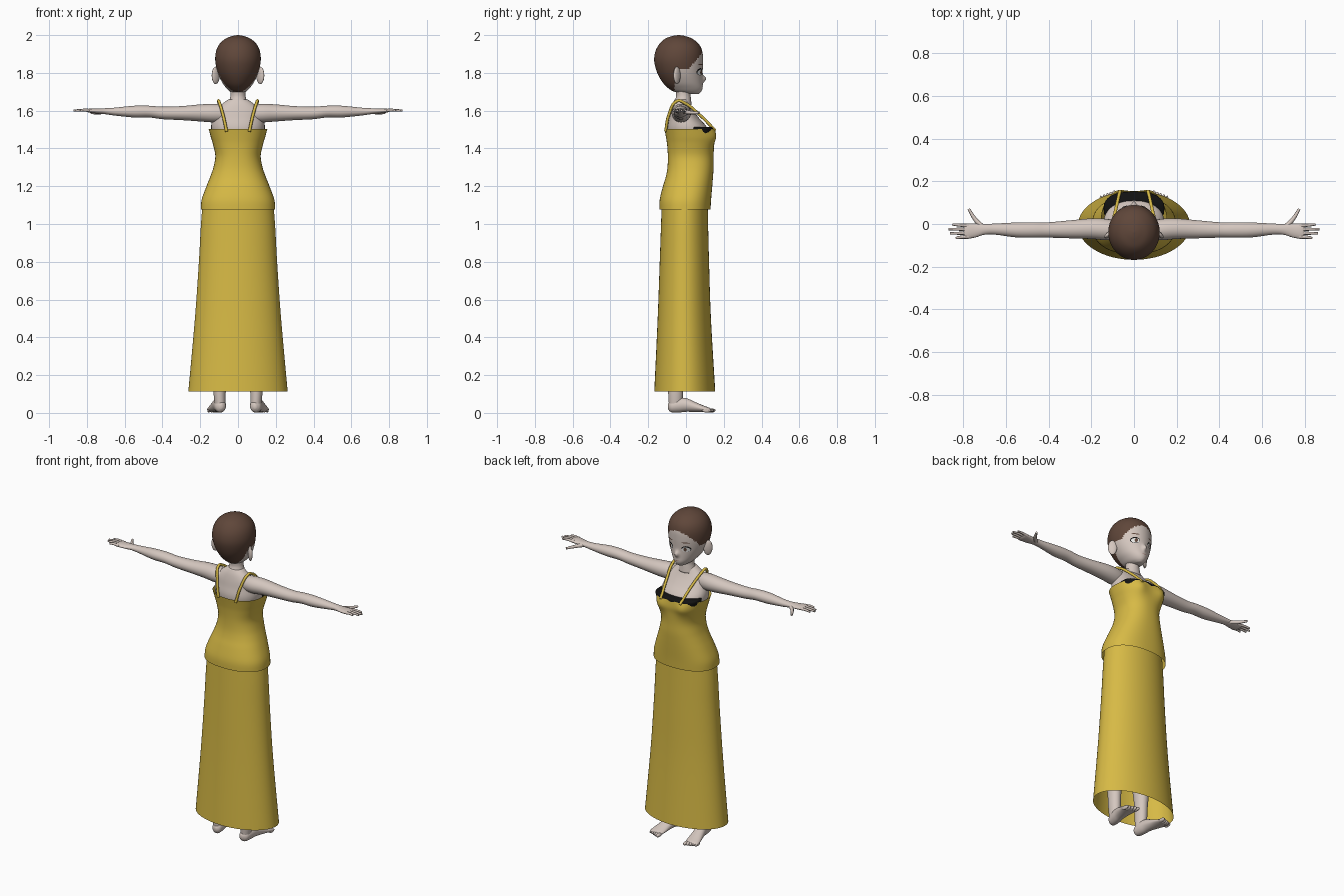
import bpy, bmesh, math
from mathutils import Vector
from mathutils.bvhtree import BVHTree

cube = bpy.data.objects.get("Cube")
if cube:
    bpy.data.objects.remove(cube, do_unlink=True)


def material(name, r, g, b):
    m = bpy.data.materials.new(name)
    m.use_nodes = True
    m.diffuse_color = (r, g, b, 1)
    bsdf = next(n for n in m.node_tree.nodes if n.type == "BSDF_PRINCIPLED")
    bsdf.inputs["Base Color"].default_value = (r, g, b, 1)
    bsdf.inputs["Roughness"].default_value = 0.7
    return m


SKIN = material("skin", 0.66, 0.57, 0.52)
HAIR = material("brown hair", 0.115, 0.062, 0.042)
DRESS = material("yellow cloth", 0.68, 0.49, 0.06)
BLACK = material("black", 0.006, 0.006, 0.006)
WHITE = material("eye white", 0.85, 0.85, 0.83)
LIP = material("lip", 0.42, 0.25, 0.22)


def add(name, bm, mats):
    bmesh.ops.recalc_face_normals(bm, faces=bm.faces)
    me = bpy.data.meshes.new(name)
    bm.to_mesh(me)
    bm.free()
    for m in mats:
        me.materials.append(m)
    me.shade_smooth()
    ob = bpy.data.objects.new(name, me)
    bpy.context.collection.objects.link(ob)
    return ob


def smooth_rows(rows, steps):
    """Catmull-Rom interpolation between cross-sections."""
    out = []
    for i in range(len(rows) - 1):
        p = [rows[max(i - 1, 0)], rows[i], rows[i + 1], rows[min(i + 2, len(rows) - 1)]]
        for k in range(steps):
            t = k / steps
            out.append([b + 0.5 * t * (c - a + t * (2*a - 5*b + 4*c - d + t * (3*(b - c) + d - a)))
                        for a, b, c, d in zip(*p)])
    return out + [list(rows[-1])]


def loft(name, rows, mats, axis="z", side=1, n=32, steps=4, power=2, caps=True, warp=None, rule=None):
    """Rows are (position on axis, centre a, centre b, radius a, radius b)."""
    bm = bmesh.new()
    rings = []
    for t, ca, cb, ra, rb in smooth_rows(rows, steps):
        ring = []
        for i in range(n):
            ang = math.tau * i / n
            c, s = math.cos(ang), math.sin(ang)
            a = ca + ra * math.copysign(abs(c) ** (2 / power), c)
            b = cb + rb * math.copysign(abs(s) ** (2 / power), s)
            co = Vector({"x": (t, a, b), "y": (a, t, b), "z": (a, b, t)}[axis])
            if warp:
                co = warp(co)
            co.x *= side
            ring.append(bm.verts.new(co))
        rings.append(ring)
    for lo, hi in zip(rings, rings[1:]):
        for i in range(n):
            j = (i + 1) % n
            bm.faces.new((lo[i], lo[j], hi[j], hi[i]))
    if caps:
        bm.faces.new(rings[0])
        bm.faces.new(rings[-1])
    if rule:
        for f in bm.faces:
            f.material_index = rule(f.calc_center_median())
    return add(name, bm, mats)


def trunk(*rows):
    """Rows are (height, half width, y at one end, y at the other)."""
    return [(z, 0, (y0 + y1) / 2, w, (y1 - y0) / 2) for z, w, y0, y1 in rows]


def tube(name, points, radius, mat, tip=1.0):
    cu = bpy.data.curves.new(name, "CURVE")
    cu.dimensions = "3D"
    cu.bevel_depth = radius
    cu.bevel_resolution = 2
    cu.use_fill_caps = True
    cu.resolution_u = 5
    sp = cu.splines.new("BEZIER")
    sp.bezier_points.add(len(points) - 1)
    for i, (bp, p) in enumerate(zip(sp.bezier_points, points)):
        bp.co = p
        bp.handle_left_type = bp.handle_right_type = "AUTO"
        bp.radius = 1 + (tip - 1) * i / (len(points) - 1)
    cu.materials.append(mat)
    ob = bpy.data.objects.new(name, cu)
    bpy.context.collection.objects.link(ob)


def ball(name, loc, size, mat, turn=0):
    bpy.ops.mesh.primitive_uv_sphere_add(segments=20, ring_count=12, location=loc, rotation=(0, 0, turn))
    ob = bpy.context.object
    ob.name = name
    ob.scale = size
    ob.data.materials.append(mat)
    bpy.ops.object.shade_smooth()


# Head: hair and face are one surface, split along the hairline
def nose(co):
    if co.y > 0:
        co.y += 0.02 * math.exp(-(co.x / 0.012) ** 2 - ((co.z - 1.768) / 0.016) ** 2)
    return co


def hairline(c):
    if c.y < -0.06:
        return 1 if c.z > 1.70 else 0
    return 1 if c.z > 1.82 + max(0, c.y - 0.016) * 1.25 else 0


head = loft("head", trunk(
    (1.688, .018, .02, .066), (1.70, .042, -.06, .08), (1.72, .062, -.095, .088),
    (1.75, .084, -.124, .088), (1.80, .107, -.152, .088), (1.86, .12, -.168, .09),
    (1.91, .117, -.163, .087), (1.95, .10, -.143, .07), (1.98, .068, -.112, .035),
    (1.995, .03, -.072, -.005), (2.0, .003, -.041, -.035)),
    [SKIN, HAIR], n=96, steps=6, warp=nose, rule=hairline)
surface = BVHTree.FromPolygons([v.co for v in head.data.vertices],
                               [p.vertices[:] for p in head.data.polygons])


# Facial plates wrapped onto the head
def plate(name, x, z, w, h, lift, mat):
    bm = bmesh.new()

    def point(px, pz):
        hit = surface.ray_cast(Vector((px, 1, pz)), Vector((0, -1, 0)))[0]
        return bm.verts.new((px, hit.y + lift, pz))
    rings = [[point(x + w * r * math.cos(math.tau * i / 20), z + h * r * math.sin(math.tau * i / 20))
              for i in range(20)] for r in (0.05, 0.5, 1)]
    bm.faces.new(rings[0])
    for a, b in zip(rings, rings[1:]):
        for i in range(20):
            bm.faces.new((a[i - 1], a[i], b[i], b[i - 1]))
    add(name, bm, [mat])


plate("mouth", 0, 1.727, .014, .0025, .002, LIP)

# Neck and upper body
loft("neck", trunk((1.63, .055, -.07, .03), (1.665, .043, -.055, .026), (1.69, .039, -.052, .024),
                   (1.74, .04, -.06, .03)), [SKIN])
loft("chest", trunk((1.35, .105, -.085, .10), (1.45, .13, -.095, .125), (1.51, .142, -.10, .112),
                    (1.56, .135, -.09, .07), (1.60, .122, -.082, .04), (1.635, .085, -.072, .02),
                    (1.66, .05, -.06, .012)), [SKIN], power=2.2)
loft("bra", trunk((1.44, .125, -.02, .14), (1.50, .142, -.01, .152), (1.514, .14, .0, .142)),
     [BLACK], power=2.5)


# Dress
def bust(co):
    if co.y > 0:
        co.y += 0.02 * math.exp(-((abs(co.x) - 0.085) / 0.045) ** 2 - ((co.z - 1.465) / 0.05) ** 2)
    return co


loft("skirt", trunk((.112, .263, -.168, .155), (.5, .228, -.15, .132), (.8, .207, -.139, .122),
                    (1.0, .196, -.132, .117), (1.12, .186, -.128, .115)),
     [DRESS], n=64, caps=False)
loft("bodice", trunk((1.078, .197, -.141, .13), (1.13, .192, -.139, .133), (1.2, .167, -.122, .139),
                     (1.25, .147, -.107, .143), (1.3, .13, -.098, .146), (1.36, .12, -.096, .146),
                     (1.42, .132, -.10, .149), (1.46, .144, -.106, .153), (1.502, .155, -.114, .15)),
     [DRESS], n=64, caps=False, power=2.3, warp=bust)

# Limbs, built once per side
for side, label in ((1, "left"), (-1, "right")):
    def flip(*points):
        return [(side * x, y, z) for x, y, z in points]

    plate(label + "_eye_outline", side * .052, 1.806, .024, .019, .002, BLACK)
    plate(label + "_eye_white", side * .052, 1.803, .021, .015, .004, WHITE)
    plate(label + "_iris", side * .05, 1.804, .008, .012, .006, HAIR)
    plate(label + "_eyebrow", side * .052, 1.845, .022, .003, .002, HAIR)
    ball(label + "_ear", (side * .118, -.048, 1.787), (.026, .012, .046), SKIN, side * -.7)

    tube(label + "_strap", flip((.06, -.108, 1.49), (.08, -.09, 1.58), (.102, -.045, 1.652),
                                (.102, -.015, 1.645), (.085, .07, 1.58), (.066, .155, 1.495)),
         .008, DRESS)

    loft(label + "_arm", [
        (.06, -.03, 1.585, .04, .045), (.13, -.026, 1.587, .05, .049), (.2, -.022, 1.588, .048, .045),
        (.3, -.025, 1.587, .042, .037), (.4, -.028, 1.588, .036, .033), (.47, -.028, 1.595, .036, .031),
        (.55, -.028, 1.595, .035, .031), (.65, -.024, 1.595, .026, .021), (.7, -.025, 1.597, .025, .016),
        (.74, -.03, 1.598, .032, .013), (.785, -.034, 1.6, .036, .011), (.8, -.034, 1.6, .03, .006)],
        [SKIN], axis="x", side=side, n=24)
    for finger, y, tip_y, tip_x in (("index", -.008, -.002, .852), ("middle", -.025, -.024, .87),
                                    ("ring", -.043, -.044, .862), ("little", -.06, -.066, .835)):
        tube(f"{label}_{finger}_finger", flip((.775, y, 1.6), (.82, (y + tip_y) / 2, 1.603),
                                              (tip_x, tip_y, 1.6)), .009, SKIN, .6)
    tube(label + "_thumb", flip((.71, -.015, 1.595), (.745, .022, 1.59), (.775, .07, 1.588)),
         .013, SKIN, .5)

    loft(label + "_leg", [
        (.035, .094, -.055, .028, .035), (.1, .097, -.055, .032, .039), (.2, .098, -.055, .036, .043),
        (.35, .1, -.055, .05, .057), (.52, .1, -.03, .048, .052), (.75, .095, -.015, .07, .075),
        (1.05, .085, -.005, .08, .09)], [SKIN], side=side, n=24)
    loft(label + "_foot", [
        (-.096, .09, .034, .008, .012), (-.08, .093, .034, .027, .03), (-.04, .097, .04, .033, .038),
        (0, .103, .042, .034, .036), (.05, .112, .031, .038, .026), (.09, .119, .022, .042, .018),
        (.12, .123, .016, .04, .013), (.13, .123, .014, .03, .009)],
        [SKIN], axis="y", side=side, n=24)
    for i in range(5):
        ball(f"{label}_toe_{i + 1}", (side * (.093 + .0155 * i), .133 - .006 * i, .013),
             (.011 - .0008 * i, .024, .011), SKIN)
